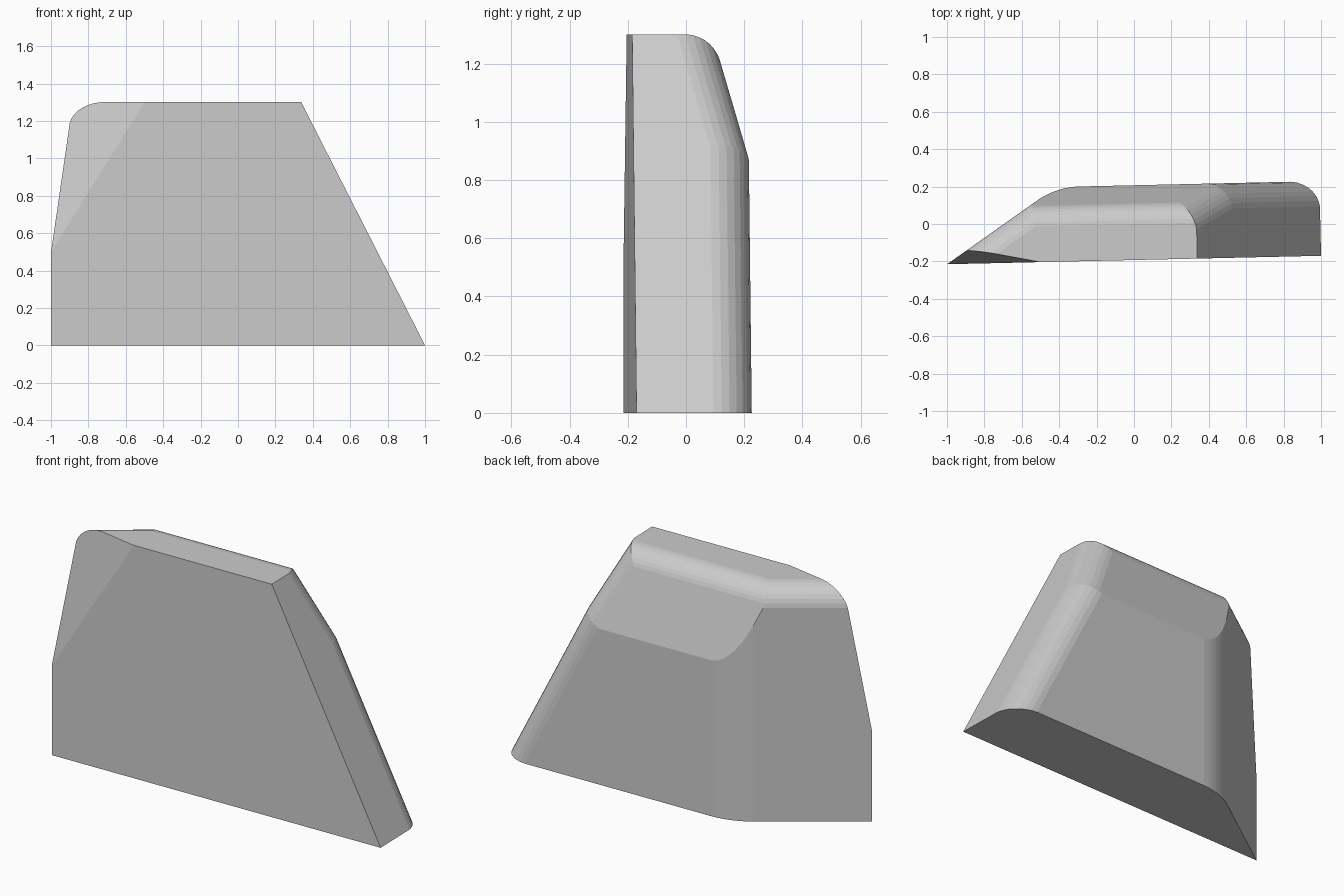
import bpy
import bmesh
import math
from mathutils import Matrix, Vector, geometry

cube = bpy.data.objects.get("Cube")
if cube:
    bpy.data.objects.remove(cube, do_unlink=True)

TILT = math.radians(1.29)   # slight turn of the whole block about z
STEPS = 8                   # facets per rounded edge


def plane(point, normal):
    return Vector(point), Vector(normal).normalized()


def slice_off(bm, point, normal):
    """Remove everything beyond a plane and cap the opening."""
    geom = bm.verts[:] + bm.edges[:] + bm.faces[:]
    cut = bmesh.ops.bisect_plane(bm, geom=geom, dist=1e-6, plane_co=point,
                                 plane_no=normal, clear_outer=True)
    edges = [e for e in cut["geom_cut"]
             if isinstance(e, bmesh.types.BMEdge) and e.is_boundary]
    if edges:
        bmesh.ops.holes_fill(bm, edges=edges, sides=0)


def round_edge(bm, a, b, radius):
    """Round the edge between two planes with a fan of tangent cuts."""
    (pa, na), (pb, nb) = a, b
    centre, _ = geometry.intersect_plane_plane(
        pa - na * radius, na, pb - nb * radius, nb)
    for i in range(1, STEPS):
        normal = na.slerp(nb, i / STEPS)
        slice_off(bm, centre + normal * radius, normal)


# Bounding planes of the block
slant_angle = math.radians(34)
front = plane((0, -0.1925, 0), (0, -1, 0))
back = plane((0, 0.207, 0), (0, 1, 0))
top = plane((0, 0, 1.3), (0, 0, 1))
slope = plane((0.996, 0, 0), (1.3, 0, 0.662))
slant = plane((-1.004, -0.1925, 0),
              (-math.sin(slant_angle), math.cos(slant_angle), 0))
facet = plane((0, 0.207, 0.87), (0, 0.33, 0.093))

# Chamfer across the upper front corner
low = Vector((-1.004, -0.1925, 0.5))
high = Vector((-0.504, -0.1925, 1.3))
rear = Vector((-0.903, -0.125, 1.18))
normal = (high - low).cross(rear - low)
if normal.y > 0:
    normal.negate()
chamfer = plane(low, normal)

# Cut the block from a cuboid
bm = bmesh.new()
bmesh.ops.create_cube(bm, size=4, matrix=Matrix.Translation((0, 0, 2)))
for p in (front, back, top, slope, slant, facet):
    slice_off(bm, *p)
round_edge(bm, slant, back, 0.42)
round_edge(bm, slope, back, 0.15)
round_edge(bm, slope, facet, 0.15)
round_edge(bm, top, facet, 0.128)
round_edge(bm, top, slant, 0.12)
slice_off(bm, *chamfer)

bmesh.ops.remove_doubles(bm, verts=bm.verts[:], dist=1e-5)
bmesh.ops.recalc_face_normals(bm, faces=bm.faces[:])
bmesh.ops.rotate(bm, verts=bm.verts[:], matrix=Matrix.Rotation(TILT, 3, "Z"))

mesh = bpy.data.meshes.new("wedge_block")
bm.to_mesh(mesh)
bm.free()
block = bpy.data.objects.new("wedge_block", mesh)
bpy.context.collection.objects.link(block)

# Plain grey finish
grey = bpy.data.materials.new("light_grey")
grey.use_nodes = True
colour = (0.6, 0.6, 0.6, 1)
grey.diffuse_color = colour
grey.node_tree.nodes["Principled BSDF"].inputs["Base Color"].default_value = colour
mesh.materials.append(grey)
